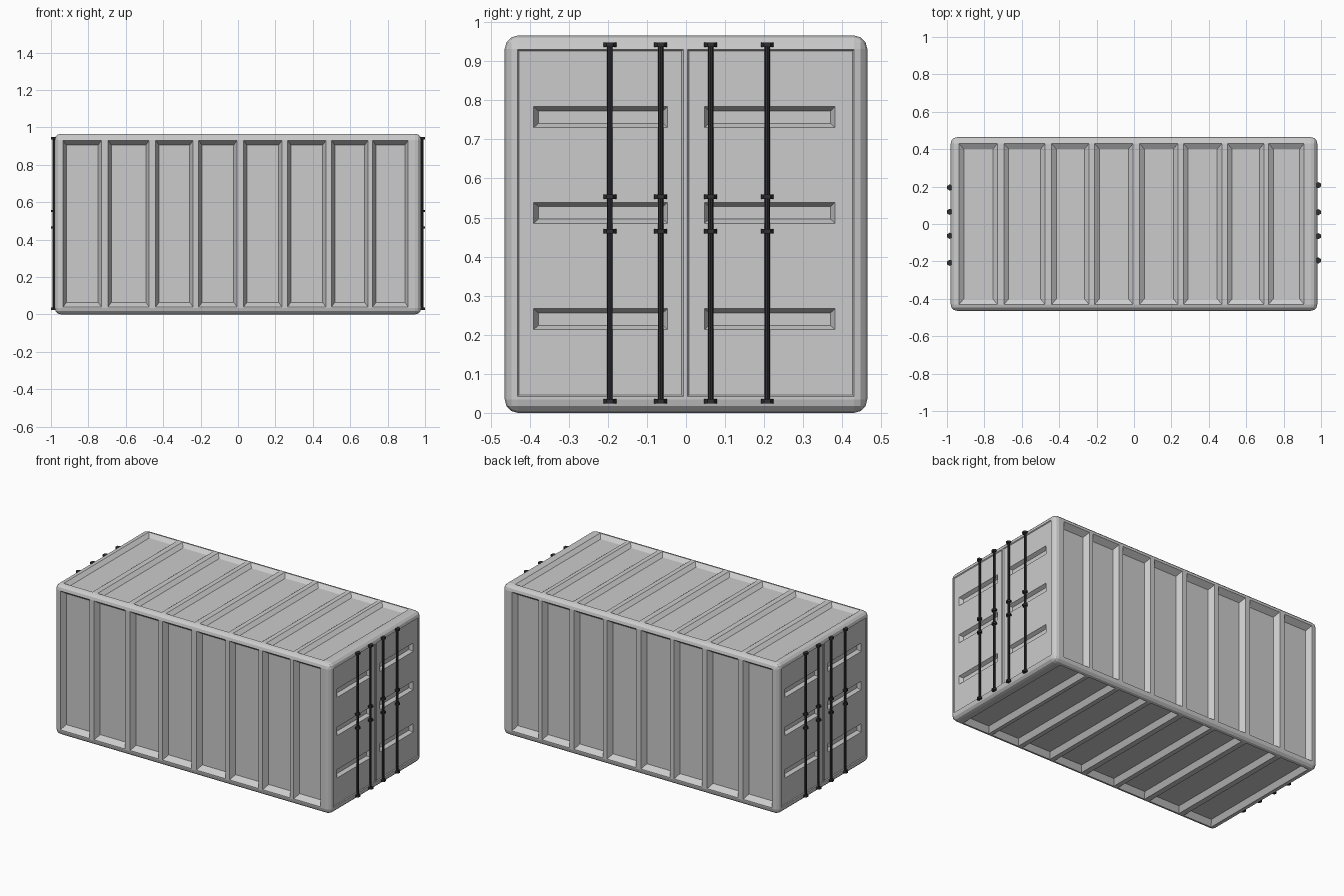
import bpy, bmesh, math
from mathutils import Matrix, Vector

if "Cube" in bpy.data.objects:
    bpy.data.objects.remove(bpy.data.objects["Cube"])

L, W, H = 0.98, 0.464, 0.966   # half length, half width, height
MID = H / 2
PANELS = [(-0.935, -0.73), (-0.695, -0.475), (-0.44, -0.24), (-0.21, -0.005),
          (0.03, 0.235), (0.265, 0.47), (0.50, 0.695), (0.72, 0.91)]


def finish(bm, name, mat=None):
    bmesh.ops.recalc_face_normals(bm, faces=bm.faces)
    me = bpy.data.meshes.new(name)
    bm.to_mesh(me)
    bm.free()
    ob = bpy.data.objects.new(name, me)
    bpy.context.collection.objects.link(ob)
    if mat:
        me.materials.append(mat)
    return ob


def tapered_cut(bm, o, u, v, n, ru, rv, iu, iv, depth):
    """Tapered pocket on the plane through o, with axes u, v and outward normal n."""
    o, u, v, n = map(Vector, (o, u, v, n))
    rings = []
    for t in (-0.15, 1.0):
        a0, a1 = ru[0] + iu * t, ru[1] - iu * t
        b0, b1 = rv[0] + iv * t, rv[1] - iv * t
        rings.append([bm.verts.new(o + u * a + v * b - n * depth * t)
                      for a, b in ((a0, b0), (a1, b0), (a1, b1), (a0, b1))])
    lo, hi = rings
    bm.faces.new(lo)
    bm.faces.new(hi[::-1])
    for i in range(4):
        j = (i + 1) % 4
        bm.faces.new((lo[j], lo[i], hi[i], hi[j]))


# rounded container body
bm = bmesh.new()
bmesh.ops.create_cube(bm, size=1)
bmesh.ops.scale(bm, vec=(2 * L, 2 * W, H), verts=bm.verts)
bmesh.ops.translate(bm, vec=(0, 0, MID), verts=bm.verts)
bmesh.ops.bevel(bm, geom=bm.edges[:], offset=0.034, segments=3, profile=0.5, affect='EDGES')
body = finish(bm, "container_body")

# shallow door leaves on both ends
doors = bmesh.new()
for s in (1, -1):
    for ry in ((-0.432, -0.007), (0.004, 0.43)):
        tapered_cut(doors, (s * L, 0, 0), (0, s, 0), (0, 0, 1), (s, 0, 0),
                    ry, (0.042, 0.93), 0.004, 0.004, 0.005)

# wall, roof and floor panels between the ribs, and door slots
pockets = bmesh.new()
for rx in PANELS:
    for s in (1, -1):
        tapered_cut(pockets, (0, s * W, 0), (1, 0, 0), (0, 0, 1), (0, s, 0),
                    rx, (0.04, 0.93), 0.018, 0.025, 0.035)
    tapered_cut(pockets, (0, 0, H), (1, 0, 0), (0, 1, 0), (0, 0, 1),
                rx, (-0.43, 0.43), 0.025, 0.03, 0.02)
    tapered_cut(pockets, (0, 0, 0), (1, 0, 0), (0, 1, 0), (0, 0, -1),
                rx, (-0.43, 0.43), 0.02, 0.025, 0.032)
for s in (1, -1):
    for ry in ((-0.39, -0.047), (0.047, 0.382)):
        for z in (0.24, 0.512, 0.757):
            tapered_cut(pockets, (s * (L - 0.005), 0, z), (0, s, 0), (0, 0, 1), (s, 0, 0),
                        ry, (-0.027, 0.027), 0.012, 0.011, 0.022)

# carve the body, bake the result, drop the cutters
cutters = [finish(doors, "door_cutter"), finish(pockets, "panel_cutter")]
for c in cutters:
    c.hide_render = True
    m = body.modifiers.new(c.name, 'BOOLEAN')
    m.operation, m.solver, m.object = 'DIFFERENCE', 'EXACT', c
dg = bpy.context.evaluated_depsgraph_get()
baked = bpy.data.meshes.new_from_object(body.evaluated_get(dg))
body.modifiers.clear()
body.data = baked
for c in cutters:
    bpy.data.objects.remove(c)

# dark locking rods with hexagonal collars on both ends
dark = bpy.data.materials.new("dark_metal")
dark.diffuse_color = (0.03, 0.03, 0.03, 1)
dark.use_nodes = True
dark.node_tree.nodes["Principled BSDF"].inputs["Base Color"].default_value = dark.diffuse_color


def post(bm, x, y, z0, z1, r, sides):
    bmesh.ops.create_cone(bm, cap_ends=True, segments=sides, radius1=r, radius2=r,
                          depth=z1 - z0, matrix=Matrix.Translation((x, y, (z0 + z1) / 2)))


for end, turn in (("right", 0), ("left", math.pi)):
    for i, y in enumerate((-0.195, -0.065, 0.063, 0.208)):
        bm = bmesh.new()
        post(bm, 0.985, y, 0.025, 0.945, 0.007, 8)
        for z in (0.03, 0.465, 0.553, 0.942):
            post(bm, 0.985, y, z - 0.006, z + 0.006, 0.0165, 6)
        bmesh.ops.rotate(bm, cent=(0, 0, 0), matrix=Matrix.Rotation(turn, 3, 'Z'), verts=bm.verts)
        finish(bm, f"locking_rod_{end}_{i + 1}", dark)
